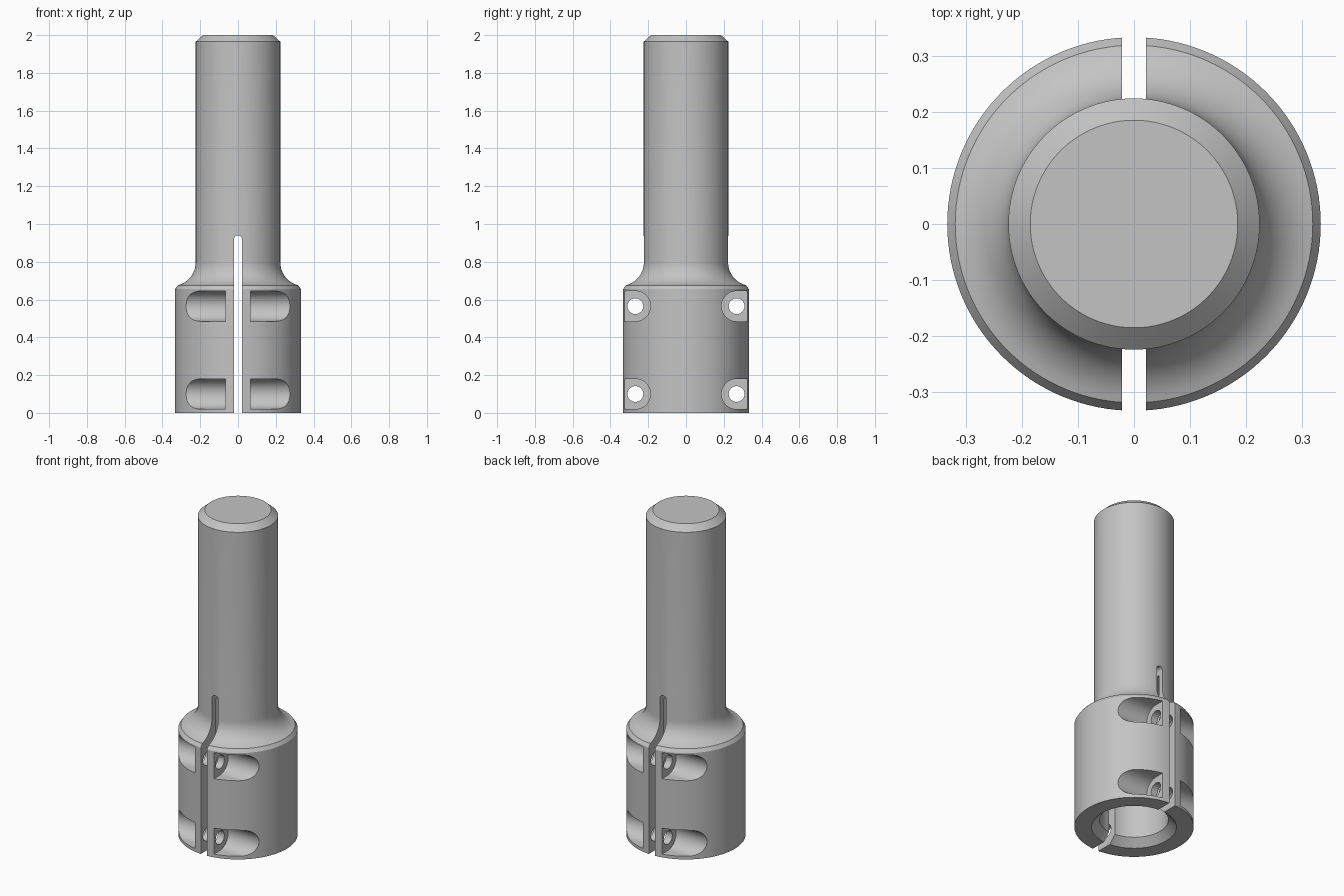
import bpy, bmesh
from math import sin, cos, pi, radians
from mathutils import Vector

cube = bpy.data.objects.get("Cube")
if cube:
    bpy.data.objects.remove(cube, do_unlink=True)

steel = bpy.data.materials.new("grey_steel")
steel.use_nodes = True
GREY = (0.55, 0.55, 0.55, 1)
steel.diffuse_color = GREY
steel.node_tree.nodes["Principled BSDF"].inputs["Base Color"].default_value = GREY


def make_object(name, bm):
    bmesh.ops.remove_doubles(bm, verts=bm.verts, dist=1e-5)
    bmesh.ops.recalc_face_normals(bm, faces=bm.faces)
    mesh = bpy.data.meshes.new(name)
    bm.to_mesh(mesh)
    bm.free()
    mesh.materials.append(steel)
    obj = bpy.data.objects.new(name, mesh)
    bpy.context.collection.objects.link(obj)
    return obj


def lathe(name, profile, steps=128):
    """Revolve (radius, z) points around the z axis."""
    bm = bmesh.new()
    verts = [bm.verts.new((r, 0, z)) for r, z in profile]
    edges = [bm.edges.new(pair) for pair in zip(verts, verts[1:])]
    bmesh.ops.spin(bm, geom=verts + edges, axis=(0, 0, 1), cent=(0, 0, 0),
                   angle=2 * pi, steps=steps, use_merge=True)
    return make_object(name, bm)


def prism(name, points, sweep):
    """Sweep a closed outline of 3D points along a vector."""
    bm = bmesh.new()
    face = bm.faces.new([bm.verts.new(p) for p in points])
    moved = bmesh.ops.extrude_face_region(bm, geom=[face])["geom"]
    bmesh.ops.translate(bm, vec=Vector(sweep),
                        verts=[g for g in moved if isinstance(g, bmesh.types.BMVert)])
    return make_object(name, bm)


def arc(cx, cy, r, start, end, n):
    angles = [radians(start + (end - start) * i / n) for i in range(n + 1)]
    return [(cx + r * cos(a), cy + r * sin(a)) for a in angles]


# Shank, flared clamp collar and blind bore as one turned profile
BORE, SHANK, COLLAR = 0.192, 0.224, 0.333
profile = [(0, 0.9), (BORE, 0.9), (BORE, 0.045), (0.237, 0), (COLLAR, 0),
           (COLLAR, 0.655)]
profile += arc(SHANK + 0.125, 0.797, 0.125, 256, 180, 12)
profile += [(SHANK, 1.965), (0.185, 2), (0, 2)]
body = lathe("clamp_shank_body", profile)

# Clamping slot with a rounded top
HALF = 0.021
slot = [(-HALF, -0.1), (HALF, -0.1)] + arc(0, 0.94 - HALF, HALF, 0, 180, 12)
cutters = [prism("slot_cutter", [(x, -0.5, z) for x, z in slot], (0, 1, 0))]

# Screw pockets and through holes, front and back, two heights
for z in (0.1, 0.565):
    for side in (-1, 1):
        pocket = arc(-0.268, 0, 0.08, -90, 90, 24) + [(-0.5, 0.08), (-0.5, -0.08)]
        hole = arc(-0.268, 0, 0.042, 0, 345, 23)
        for end in (-1, 1):
            cutters.append(prism("pocket_cutter",
                                 [(end * 0.065, side * y, z + h) for y, h in pocket],
                                 (end * 0.4, 0, 0)))
        cutters.append(prism("hole_cutter",
                             [(-0.12, side * y, z + h) for y, h in hole], (0.24, 0, 0)))

# Cut the body, then remove the cutters
bpy.ops.object.select_all(action="DESELECT")
bpy.context.view_layer.objects.active = body
body.select_set(True)
for cutter in cutters:
    cutter.hide_render = True
    mod = body.modifiers.new("cut", "BOOLEAN")
    mod.operation = "DIFFERENCE"
    mod.solver = "EXACT"
    mod.object = cutter
    bpy.ops.object.modifier_apply(modifier=mod.name)
    bpy.data.objects.remove(cutter, do_unlink=True)

bpy.ops.object.shade_smooth_by_angle(angle=radians(25))
